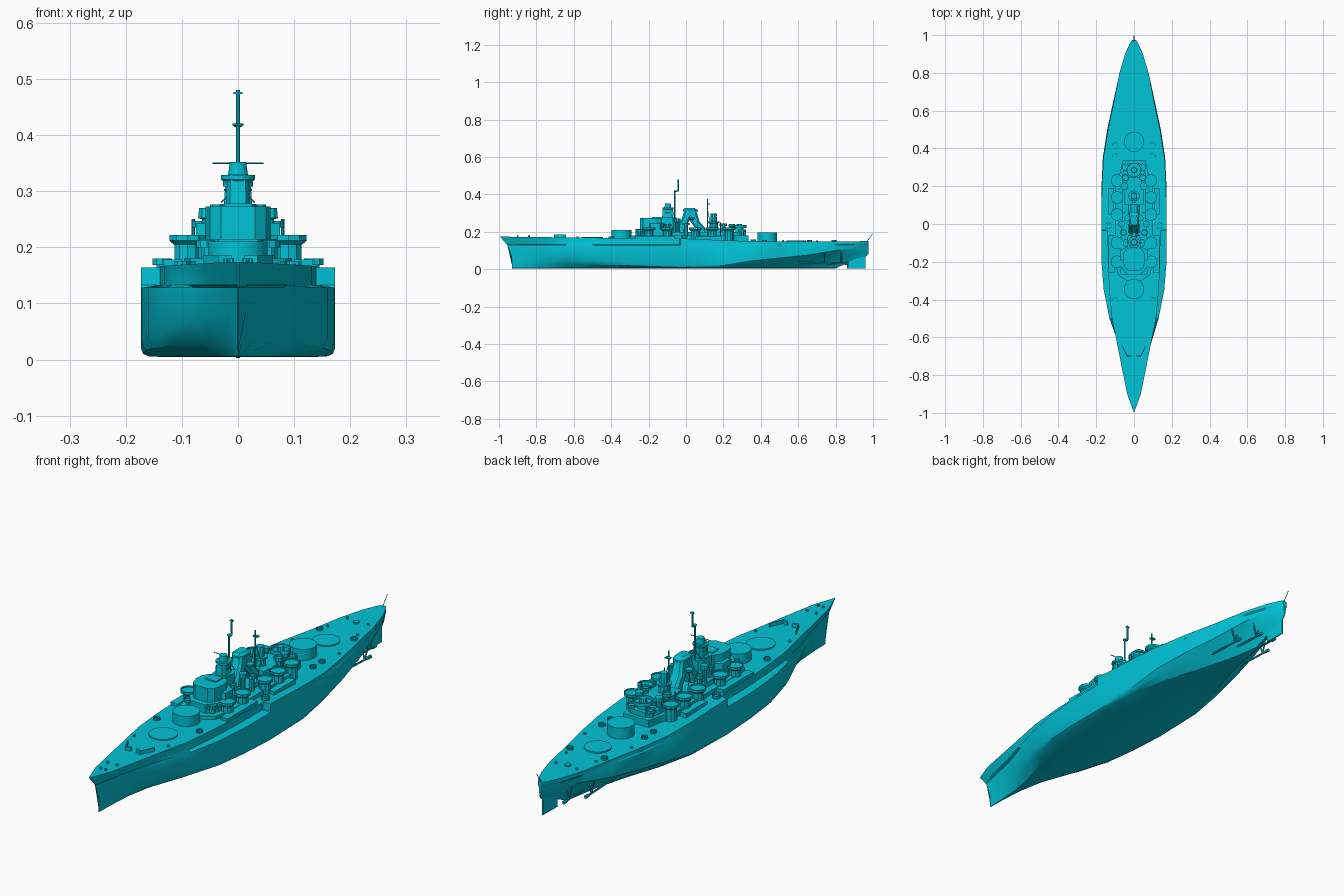
import bpy, bmesh, math
from mathutils import Vector

mat = bpy.data.materials.new("cyan_paint")
mat.diffuse_color = (0.0, 0.55, 0.68, 1)


def finish(name, bm, smooth=False):
    bmesh.ops.remove_doubles(bm, verts=bm.verts, dist=1e-5)
    bmesh.ops.recalc_face_normals(bm, faces=bm.faces)
    me = bpy.data.meshes.new(name)
    bm.to_mesh(me)
    bm.free()
    ob = bpy.data.objects.new(name, me)
    bpy.context.collection.objects.link(ob)
    me.materials.append(mat)
    if smooth:
        bpy.ops.object.select_all(action='DESELECT')
        bpy.context.view_layer.objects.active = ob
        ob.select_set(True)
        bpy.ops.object.shade_smooth_by_angle(angle=math.radians(30))
    return ob


def loft(name, rings, smooth=False):
    bm = bmesh.new()
    vs = [[bm.verts.new(p) for p in r] for r in rings]
    n = len(rings[0])
    for a, b in zip(vs, vs[1:]):
        for i in range(n):
            j = (i + 1) % n
            bm.faces.new((a[i], a[j], b[j], b[i]))
    bm.faces.new(vs[0])
    bm.faces.new(vs[-1])
    return finish(name, bm, smooth)


def prism(name, half, z0, z1, taper=1.0):
    """Symmetric deck outline, given as starboard (x, y) points, extruded upward."""
    pts = half + [(-x, y) for x, y in reversed(half)]
    cy = sum(p[1] for p in pts) / len(pts)
    return loft(name, [[(x, y, z0) for x, y in pts],
                       [(x * taper, cy + (y - cy) * taper, z1) for x, y in pts]])


def box(name, x, y, z0, z1, sx, sy):
    c = [(-1, -1), (1, -1), (1, 1), (-1, 1)]
    return loft(name, [[(x + a * sx / 2, y + b * sy / 2, z) for a, b in c] for z in (z0, z1)])


def drum(name, x, y, levels, n=16):
    """Stack of (z, radius) rings around a vertical axis."""
    return loft(name, [[(x + r * math.cos(t), y + r * math.sin(t), z)
                        for t in [2 * math.pi * (i + .5) / n for i in range(n)]]
                       for z, r in levels], True)


def tub(name, x, y, z0, z1, r, n=10):
    """Open gun tub with a floor and a thin wall."""
    w = r * 0.9
    return drum(name, x, y, [(z0, r), (z1, r), (z1, w), (z0 + 0.003, w)], n)


def rod(name, a, b, r, n=6):
    a, b = Vector(a), Vector(b)
    q = (b - a).to_track_quat('Z', 'Y')
    return loft(name, [[p + q @ Vector((r * math.cos(t), r * math.sin(t), 0))
                        for t in [2 * math.pi * i / n for i in range(n)]] for p in (a, b)])


def lerp(y, table):
    for (a, u), (b, v) in zip(table, table[1:]):
        if y <= b:
            return u + (v - u) * max(0, (y - a) / (b - a))
    return table[-1][1]


# Hull: y, flat bottom, bilge x, bilge z, side x, side z, deck x
stations = [
    (-.93, .001, .001, .02, .001, .06, .002), (-.86, .003, .007, .03, .015, .09, .035),
    (-.75, .01, .025, .03, .043, .08, .064), (-.64, .03, .058, .03, .08, .07, .088),
    (-.5, .08, .115, .025, .13, .05, .117), (-.35, .125, .152, .02, .16, .04, .131),
    (-.2, .15, .165, .015, .172, .03, .138), (-.034, .157, .169, .01, .173, .02, .14),
    (-.03, .157, .169, .01, .173, .02, .173), (.2, .15, .165, .012, .172, .02, .17),
    (.35, .12, .15, .025, .165, .045, .162), (.5, .07, .115, .035, .142, .06, .138),
    (.65, .03, .07, .045, .11, .075, .106), (.8, .005, .03, .06, .075, .1, .077),
    (.9, .003, .02, .08, .042, .11, .047), (.96, .002, .01, .1, .017, .12, .021),
    (.975, .001, .004, .1, .006, .12, .009)]
deck_z = [(-1, .175), (-.6, .169), (-.2, .166), (0, .164), (.3, .15), (.7, .147), (1, .15)]
keel_z = [(.8, .004), (.86, .04), (.96, .068), (.975, .082)]
rings = []
for y, flat, bx, bz, sx, sz, dx in stations:
    k, d = lerp(y, keel_z), lerp(y, deck_z)
    mid = (sx + dx) / 2 if y < -.7 else dx
    half = [(0, k), (flat, k + .001), (bx, bz), (sx, sz), (sx, .128), (mid, .133), (dx, d)]
    rake = .065 * max(0, (-y - .7) / .23)
    sec = [(x, y - rake * max(0, (z - .09) / .085) ** 1.2, z) for x, z in half]
    rings.append(sec + [(-x, yy, z) for x, yy, z in reversed(sec)])
loft("hull", rings, True)

# Rudder, shafts and struts
loft("rudder", [[(-.004, .865, z), (0, .86, z), (.004, .865, z), (.002, .96, z), (-.002, .96, z)]
                for z in (0.003, .085)])
for s in (-1, 1):
    for x, y0, y1 in ((.035, .62, .85), (.075, .5, .76)):
        rod("propeller_shaft", (s * x, y0, .04), (s * x, y1, .03), .004, 8)
        rod("propeller_hub", (s * x, y1, .03), (s * x, y1 + .02, .03), .007, 8)
        for dx in (-.02, .015):
            rod("shaft_strut", (s * x, y1 - .02, .03), (s * (x + dx), y1 - .02, .09), .003)

# Barbettes and turret rings
for name, y, z, r in (("forward_turret_ring", -.5, .173, .056), ("forward_barbette", -.345, .21, .053),
                      ("aft_barbette", .435, .195, .053), ("aft_turret_ring", .59, .153, .053)):
    drum(name, 0, y, [(.13, r), (z, r)], 40)

# Breakwater and bow fittings
for s in (-1, 1):
    for a, b in (((.012, -.7), (.035, -.705)), ((.035, -.705), (.062, -.65))):
        (ax, ay), (bx, by) = a, b
        c = [(ax, ay), (bx, by), (bx, by + .008), (ax, ay + .008)]
        loft("breakwater", [[(s * x, y, z) for x, y in c] for z in (.165, .186)])
    for y, x in ((-.9, .012), (-.84, .022), (-.58, .08), (.7, .07), (.8, .05), (.52, .11)):
        drum("bollard", s * x, y, [(.14, .005), (lerp(y, deck_z) + .007, .005)], 8)
drum("stern_hatch", 0, .79, [(.14, .012), (.155, .012)], 12)
rod("stern_flagstaff", (0, .965, .145), (0, .998, .19), .0015)

# Deckhouses
prism("lower_deckhouse", [(.04, -.3), (.085, -.27), (.1, -.2), (.1, .22), (.075, .27), (.06, .335)], .13, .18)
prism("middle_deckhouse", [(.04, -.27), (.07, -.23), (.07, -.03), (.06, .0), (.06, .27), (.035, .32)], .17, .2)
prism("bridge_deck", [(.035, -.27), (.075, -.22), (.075, -.13), (.05, -.08)], .2, .215)
prism("forward_bridge", [(.03, -.245), (.05, -.23), (.058, -.2), (.058, -.16), (.04, -.13)], .2, .273)
prism("bridge_wing", [(.04, -.2), (.075, -.19), (.075, -.14), (.04, -.12)], .21, .243)
prism("aft_deckhouse", [(.05, .1), (.055, .2), (.03, .25)], .19, .218)
for s in (-1, 1):
    box("side_casemate", s * .117, -.16, .15, .178, .034, .2)
    box("side_boat", s * .12, .12, .15, .174, .03, .14)

# Secondary gun platforms and tubs
for s in (-1, 1):
    for y in (-.2, -.1, .05, .14, .23):
        x = .09
        drum("gun_pedestal", s * x, y, [(.15, .024), (.205, .024)], 10)
        drum("gun_platform", s * x, y, [(.205, .026), (.212, .034), (.216, .034)], 10)
        tub("gun_tub", s * x, y, .212, .222, .034)
    for x, y, z, r in ((.055, -.25, .2, .02), (.04, -.1, .23, .02), (.065, .0, .235, .018),
                       (.045, .3, .2, .02), (.05, .2, .232, .02), (.135, -.01, .168, .018)):
        drum("tub_stand", s * x, y, [(.15, r * .6), (z, r * .6)], 8)
        tub("small_gun_tub", s * x, y, z, z + .012, r)
    for y in (-.4, .36, .42, .66):
        tub("deck_edge_tub", s * (.1 if abs(y) < .5 else .08), y, lerp(y, deck_z) - .002,
            lerp(y, deck_z) + .008, .014)

# Forward tower with control tops
prism("tower_base", [(.025, -.14), (.035, -.12), (.035, -.07), (.02, -.05)], .2, .275)
prism("tower", [(.015, -.128), (.022, -.115), (.022, -.08), (.015, -.065)], .27, .33, .85)
for z, r, h in ((.272, .033, .005), (.299, .026, .005), (.318, .031, .011)):
    drum("tower_platform", 0, -.097, [(z, r * .9), (z + .003, r), (z + h, r)], 12)
drum("tower_director", 0, -.097, [(.325, .019), (.345, .016), (.352, .016)], 12)
rod("director_arms", (-.045, -.097, .35), (.045, -.097, .35), .0015)
for s in (-1, 1):
    rod("yard", (0, -.06, .31), (s * .03, -.06, .28), .0015)
rod("main_mast", (0, -.06, .22), (0, -.06, .42), .004, 8)
drum("mast_top", 0, -.055, [(.413, .004), (.418, .011), (.421, .011)], 8)
rod("top_mast", (0, -.042, .415), (0, -.042, .48), .004, 8)
box("mast_radar", 0, -.042, .473, .477, .016, .006)
box("mast_link", 0, -.05, .414, .419, .006, .02)

# Funnel: two trunks leaning together under one cap
def trunk(name, secs):
    c = [(-1, -.6), (-.6, -1), (.6, -1), (1, -.6), (1, .6), (.6, 1), (-.6, 1), (-1, .6)]
    loft(name, [[(a * hx, y + b * hy, z) for a, b in c] for y, z, hx, hy in secs], True)


trunk("funnel_front_trunk", [(-.03, .18, .03, .024), (-.025, .225, .03, .024),
                             (.0, .27, .025, .022), (.012, .31, .023, .022)])
trunk("funnel_rear_trunk", [(.085, .18, .03, .028), (.08, .215, .03, .026),
                            (.048, .255, .026, .024), (.034, .31, .023, .022)])
trunk("funnel_uptake", [(.025, .262, .024, .036), (.023, .312, .023, .034)])
trunk("funnel_cap", [(.023, .308, .027, .04), (.023, .316, .027, .04), (.02, .327, .018, .026)])
for s in (-1, 1):
    drum("searchlight_platform", s * .035, .03, [(.262, .008), (.268, .016), (.276, .016)], 10)

# Aft tower, aft mast and directors
drum("aft_tower", 0, .148, [(.2, .026), (.245, .022), (.25, .018), (.285, .016)], 10)
drum("aft_tower_platform", 0, .148, [(.243, .022), (.247, .03), (.255, .03)], 10)
drum("aft_director", 0, .148, [(.283, .018), (.297, .016)], 10)
rod("aft_mast", (0, .115, .2), (0, .115, .375), .0025)
box("aft_mast_radar", 0, .12, .345, .35, .022, .014)
for s in (-1, 1):
    rod("aft_mast_leg", (s * .02, .135, .22), (0, .115, .32), .0015)
    drum("side_director", s * .055, -.045, [(.19, .01), (.25, .01), (.252, .017), (.27, .015)], 10)
    drum("quarter_director", s * .045, .245, [(.19, .012), (.225, .012), (.227, .018), (.242, .016)], 10)
drum("rear_director_post", 0, .285, [(.19, .022), (.225, .022)], 12)
tub("rear_director_platform", 0, .285, .22, .235, .04, 12)
drum("rear_director", 0, .285, [(.222, .016), (.242, .014)], 10)
box("upper_bridge_house", 0, -.16, .27, .278, .05, .045)

# Rear crane posts
for s in (-1, 1):
    rod("crane_post", (s * .08, .185, .18), (s * .08, .185, .25), .003)
    rod("deck_antenna", (s * .05, .06, .2), (s * .06, .06, .27), .0015)
